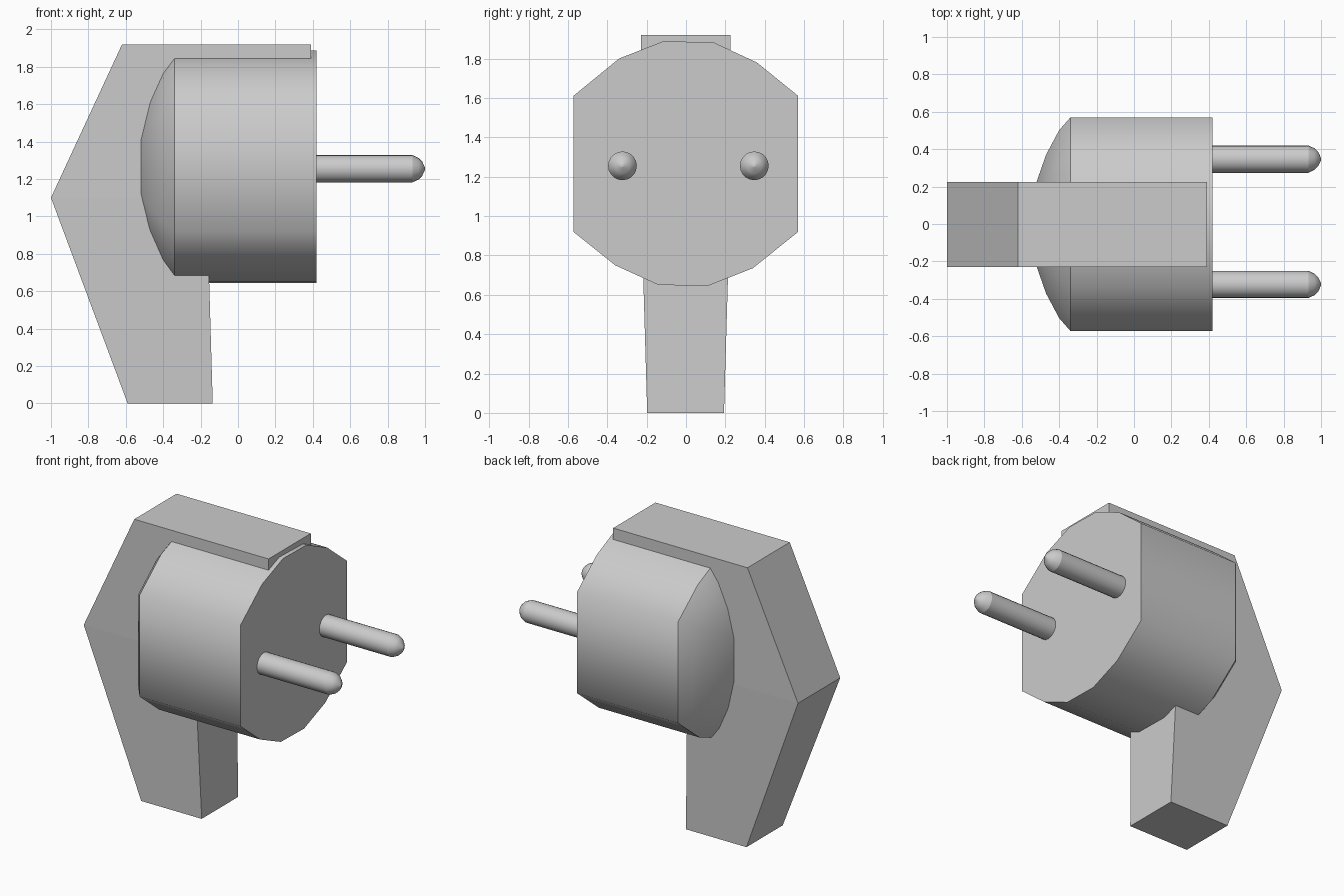
import bpy, bmesh
from math import cos, sin, pi

if "Cube" in bpy.data.objects:
    bpy.data.objects.remove(bpy.data.objects["Cube"])


def finish(name, bm):
    bmesh.ops.recalc_face_normals(bm, faces=bm.faces)
    mesh = bpy.data.meshes.new(name)
    bm.to_mesh(mesh)
    bm.free()
    obj = bpy.data.objects.new(name, mesh)
    bpy.context.collection.objects.link(obj)
    return obj


def loft_x(name, outline, centre, stations, crease):
    """Sweep a (y, z) outline along x; stations are (x, scale), crease lists sharp rings."""
    bm = bmesh.new()
    cy, cz = centre
    rings = [[bm.verts.new((x, cy + (y - cy) * s, cz + (z - cz) * s)) for y, z in outline]
             for x, s in stations]
    n = len(outline)
    for a, b in zip(rings, rings[1:]):
        for i in range(n):
            bm.faces.new((a[i], a[(i + 1) % n], b[(i + 1) % n], b[i])).smooth = True
    bm.faces.new(rings[0])
    bm.faces.new(rings[-1])
    for k in crease:
        for i in range(n):
            bm.edges.get((rings[k][i], rings[k][(i + 1) % n])).smooth = False
    return finish(name, bm)


# Twelve-sided plug body with a domed back
body = [(0.57, 1.61), (0.36, 1.78), (0.14, 1.882), (-0.115, 1.888), (-0.34, 1.80), (-0.572, 1.61),
        (-0.572, 0.92), (-0.36, 0.75), (-0.14, 0.65), (0.11, 0.645), (0.34, 0.735), (0.57, 0.92)]
loft_x("plug_body", body, (0, 1.265),
       [(0.42, 1), (-0.34, 1), (-0.40, 0.88), (-0.47, 0.65), (-0.52, 0.40), (-0.55, 0.05)], (0, 1))

# Two contact pins with rounded tips
for name, y in (("pin_front", -0.323), ("pin_back", 0.347)):
    circle = [(y + 0.073 * cos(2 * pi * i / 20), 1.255 + 0.073 * sin(2 * pi * i / 20))
              for i in range(20)]
    loft_x(name, circle, (y, 1.255),
           [(0.41, 1), (0.932, 1), (0.965, 0.79), (0.985, 0.52), (1.0, 0.08)], (0, 1, 4))

# Angled grip: side profile (x, z, half width), tapering toward the bottom
profile = [(-0.59, 0, 0.195), (-0.135, 0, 0.195), (-0.157, 0.75, 0.217), (-0.157, 1.10, 0.227),
           (-0.157, 1.75, 0.227), (0.39, 1.75, 0.227), (0.39, 1.92, 0.227),
           (-0.62, 1.92, 0.227), (-1.0, 1.10, 0.227)]
bm = bmesh.new()
sides = [[bm.verts.new((x, s * w - 0.002, z)) for x, z, w in profile] for s in (-1, 1)]
for v in sides:
    bm.faces.new([v[i] for i in (0, 1, 2, 3, 8)])
    bm.faces.new(v[3:])
for i in range(len(profile)):
    j = (i + 1) % len(profile)
    bm.faces.new((sides[0][i], sides[0][j], sides[1][j], sides[1][i]))
finish("grip", bm)
